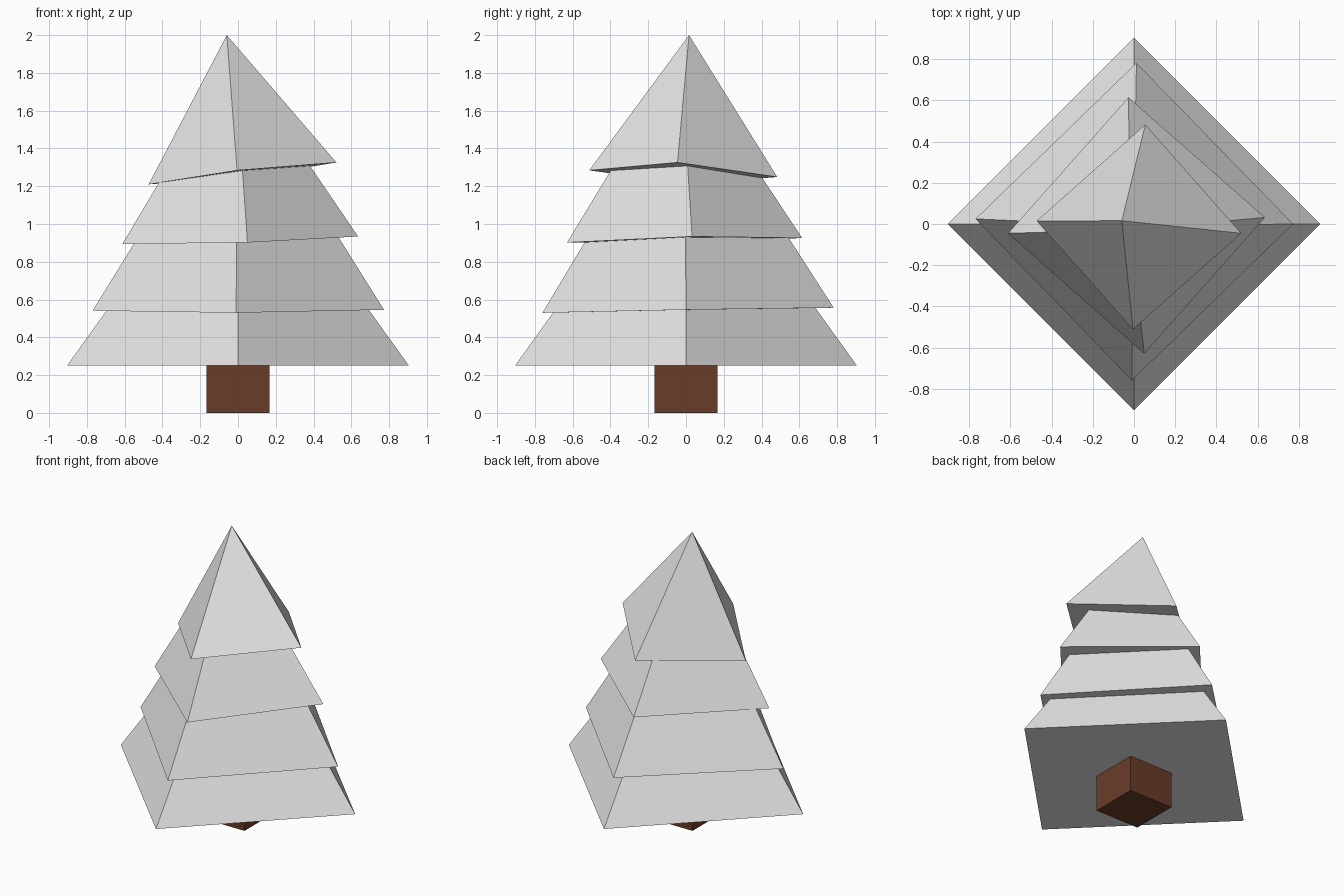
import bpy
from mathutils import Vector

cube = bpy.data.objects.get("Cube")
if cube:
    bpy.data.objects.remove(cube, do_unlink=True)


def make_material(name, rgb):
    mat = bpy.data.materials.new(name)
    mat.use_nodes = True
    mat.diffuse_color = (*rgb, 1)
    mat.node_tree.nodes["Principled BSDF"].inputs["Base Color"].default_value = (*rgb, 1)
    return mat


snow = make_material("pale_grey", (0.8, 0.8, 0.8))
bark = make_material("bark_brown", (0.14, 0.046, 0.021))


def pyramid(name, left, front, right, back, height):
    """Four-sided pyramid whose apex stands square above its tilted base."""
    base = [Vector(c) for c in (left, front, right, back)]
    normal = (base[2] - base[0]).cross(base[3] - base[1]).normalized()
    apex = sum(base, Vector()) / 4 + normal * height
    sides = [(i, (i + 1) % 4, 4) for i in range(4)]
    mesh = bpy.data.meshes.new(name)
    mesh.from_pydata(base + [apex], [], sides + [(3, 2, 1, 0)])
    mesh.materials.append(snow)
    obj = bpy.data.objects.new(name, mesh)
    bpy.context.collection.objects.link(obj)


# Trunk: a square block under the foliage
bpy.ops.mesh.primitive_cube_add(size=1, location=(0, 0, 0.125))
trunk = bpy.context.object
trunk.name = "trunk"
trunk.scale = (0.335, 0.335, 0.25)
trunk.data.materials.append(bark)

# Foliage: four stacked pyramids, each slightly turned and tilted
pyramid("bottom_tier", (-0.905, 0, 0.25), (0, -0.905, 0.25),
        (0.905, 0, 0.25), (0, 0.905, 0.25), 1.26)
pyramid("lower_middle_tier", (-0.77, 0.025, 0.541), (-0.01, -0.76, 0.53),
        (0.773, 0, 0.546), (0.012, 0.782, 0.557), 1.24)
pyramid("upper_middle_tier", (-0.612, -0.045, 0.894), (0.05, -0.63, 0.902),
        (0.636, 0.032, 0.934), (-0.027, 0.615, 0.926), 0.98)
pyramid("top_tier", (-0.473, 0.015, 1.21), (-0.005, -0.512, 1.284),
        (0.521, -0.045, 1.326), (0.055, 0.483, 1.249), 0.738)
